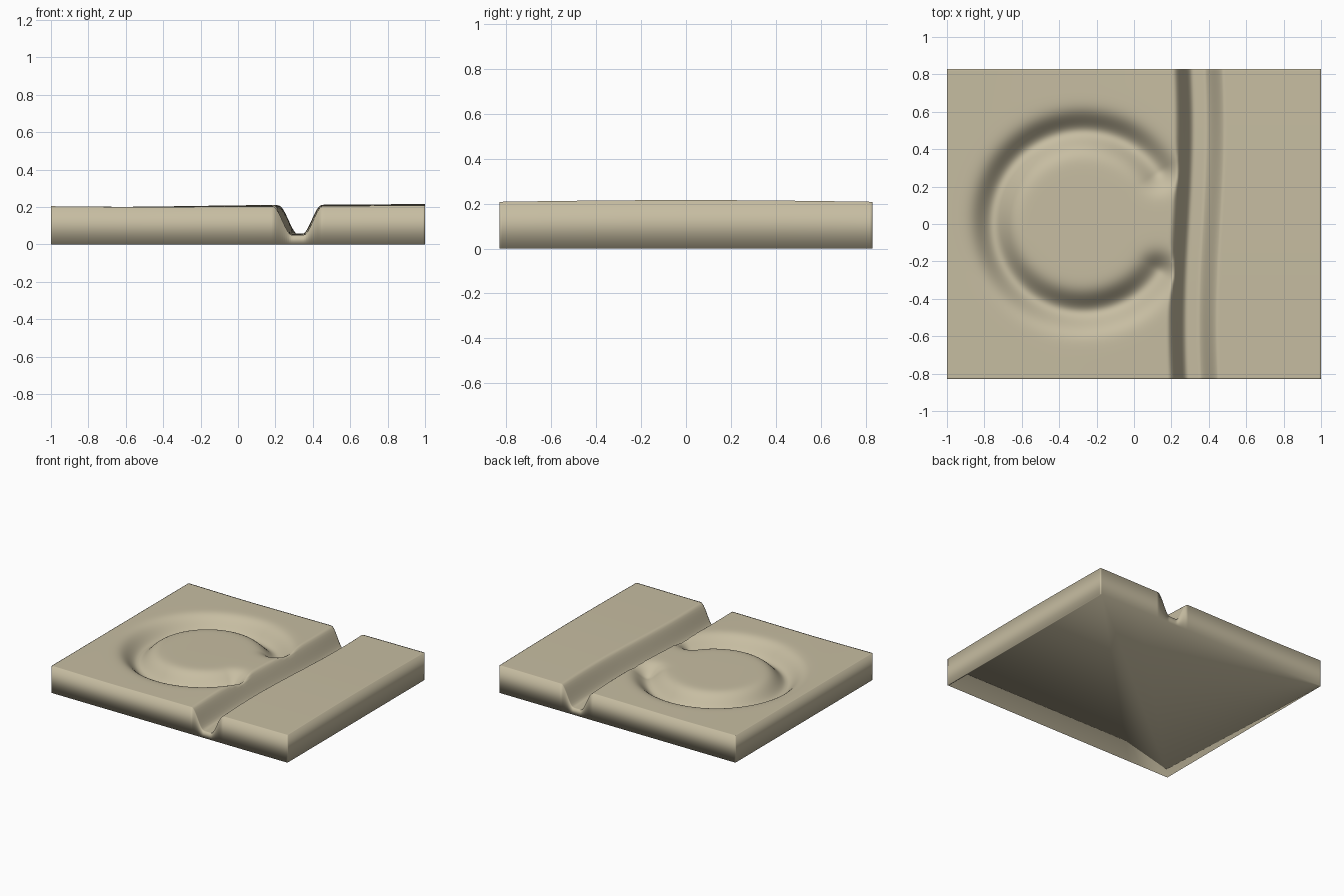
import bpy, bmesh
from math import sin, cos, atan2, hypot, radians, exp

if "Cube" in bpy.data.objects:
    bpy.data.objects.remove(bpy.data.objects["Cube"])

HX, HY = 1.0, 0.83
NX, NY = 200, 166
LOOP_C, LOOP_R, LOOP_GAP = (-0.272, 0.012), 0.482, radians(34)


def smooth(t):
    t = min(max(t, 0.0), 1.0)
    return t * t * (3 - 2 * t)


def loop_depth(x, y):
    # open, round-ended loop channel, a little shallower at its ends
    dx, dy = x - LOOP_C[0], y - LOOP_C[1]
    a = abs(atan2(dy, dx))
    if a > LOOP_GAP:
        d = abs(hypot(dx, dy) - LOOP_R)
    else:
        d = hypot(dx - LOOP_R * cos(LOOP_GAP), abs(dy) - LOOP_R * sin(LOOP_GAP))
    return (0.082 + 0.02 * smooth((a - LOOP_GAP) / 0.6)) * exp(-(d / 0.083) ** 2)


def height(x, y):
    ground = (0.202 + 0.005 * x + 0.009 * cos(1.7 * y) * smooth((x + 1) / 1.4)
              + 0.009 * smooth((-0.4 - x) / 0.8))
    river = 0.155 * smooth((0.135 - abs(x - 0.332 - 0.02 * sin(3 * y))) / 0.105)
    return ground - max(river, loop_depth(x, y))


bm = bmesh.new()

# sculpted top surface
grid = []
for j in range(NY + 1):
    y = -HY + 2 * HY * j / NY
    xs = [-HX + 2 * HX * i / NX for i in range(NX + 1)]
    grid.append([bm.verts.new((x, y, height(x, y))) for x in xs])
for j in range(NY):
    for i in range(NX):
        bm.faces.new((grid[j][i], grid[j][i + 1], grid[j + 1][i + 1], grid[j + 1][i]))

# side walls and flat underside
rim = (grid[0][:-1] + [row[-1] for row in grid[:-1]]
       + grid[-1][:0:-1] + [row[0] for row in grid[:0:-1]])
foot = [bm.verts.new((v.co.x, v.co.y, 0)) for v in rim]
for k in range(len(rim)):
    n = (k + 1) % len(rim)
    bm.faces.new((rim[n], rim[k], foot[k], foot[n]))
bm.faces.new(foot[::-1])

for f in bm.faces:
    f.smooth = True
me = bpy.data.meshes.new("terrain_tile")
bm.to_mesh(me)
bm.free()

# earthy tan colour
mat = bpy.data.materials.new("earth")
mat.diffuse_color = (0.57, 0.51, 0.36, 1)
mat.use_nodes = True
mat.node_tree.nodes["Principled BSDF"].inputs["Base Color"].default_value = mat.diffuse_color
me.materials.append(mat)
bpy.context.collection.objects.link(bpy.data.objects.new("terrain_tile", me))
